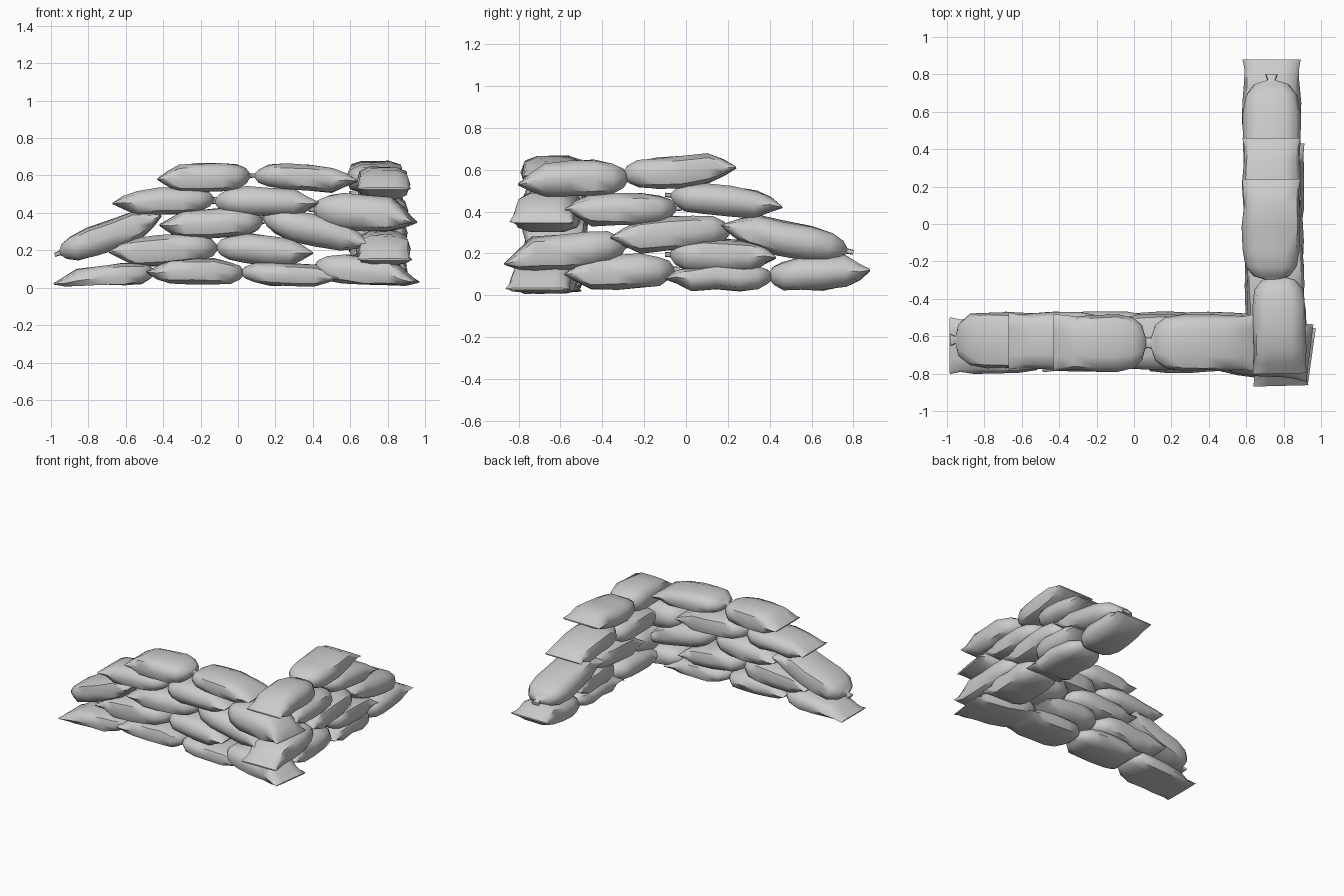
import bpy, bmesh, math, random
from mathutils import Vector

if "Cube" in bpy.data.objects:
    bpy.data.objects.remove(bpy.data.objects["Cube"])

random.seed(4)
SIDES = 10
# lengthwise stations: position, width, height (flat sewn end -> tied end)
STATIONS = [(0, 1.0, .06), (.1, .95, .5), (.23, .97, .95), (.45, 1.0, 1.0), (.66, 1.0, 1.0),
            (.82, .91, .84), (.91, .62, .54), (.95, .13, .16), (1.0, .22, .14)]


def sandbag(name, flat, tied, height, width=.3, droop=0):
    """Loft a sagging sack between its flat sewn end and its tied end."""
    a, b = Vector(flat), Vector(tied)
    along = (b - a).normalized()
    side = Vector((0, 0, 1)).cross(along).normalized()
    up = along.cross(side)
    bm = bmesh.new()
    rings = []
    for t, w, h in STATIONS:
        inner = 0 < t < .9
        c = a.lerp(b, t) + up * (random.uniform(-.007, .007) if inner else 0)
        ring = []
        for i in range(SIDES):
            q = 2 * math.pi * i / SIDES
            cs, sn = math.cos(q), math.sin(q)
            px = math.copysign(abs(cs) ** .6, cs) * width * w / 2
            pz = math.copysign(abs(sn) ** .7, sn) * height * h / 2
            if inner:
                px *= random.uniform(.95, 1.03)
                pz *= random.uniform(.93, 1.06)
            p = c + side * px + up * pz
            p.z -= droop * max(0, 1 - t / .2)                              # sagging flap
            p.z = max(p.z, .012 + .006 * math.sin(9 * p.x + 7 * p.y))      # ground contact
            ring.append(bm.verts.new(p))
        rings.append(ring)
    for r, s in zip(rings, rings[1:]):
        for i in range(SIDES):
            j = (i + 1) % SIDES
            bm.faces.new((r[i], r[j], s[j], s[i]))
    bm.faces.new(rings[0][::-1])
    bm.faces.new(rings[-1])
    bmesh.ops.recalc_face_normals(bm, faces=bm.faces)
    me = bpy.data.meshes.new(name)
    bm.to_mesh(me)
    bm.free()
    ob = bpy.data.objects.new(name, me)
    bpy.context.collection.objects.link(ob)
    bpy.ops.object.select_all(action='DESELECT')
    ob.select_set(True)
    bpy.context.view_layer.objects.active = ob
    bpy.ops.object.shade_smooth_by_angle(angle=math.radians(50))


# Front wing: x and z of flat end, x and z of tied end, height, y centre
front = [
    (-.985, .02, -.42, .09, .135, -.65), (-.49, .085, .06, .08, .14, -.64),
    (.54, .05, -.01, .085, .125, -.645),
    (-.69, .19, -.08, .215, .17, -.62), (.40, .185, -.14, .22, .16, -.62),
    (-.41, .385, -.98, .175, .165, -.62), (-.42, .335, .16, .355, .165, -.62),
    (.70, .225, .11, .39, .17, -.625),
    (-.67, .45, -.10, .475, .145, -.625), (.43, .455, -.15, .46, .16, -.63),
    (-.43, .58, .09, .60, .16, -.635), (.64, .57, .06, .60, .14, -.635),
]
for n, (x0, z0, x1, z1, h, y) in enumerate(front):
    sandbag(f"front_wing_bag_{n + 1}", (x0, y, z0), (x1, y, z1), h, .305)

# Side wing: y and z of flat end, y and z of tied end, height, x centre
side_wing = [
    (.88, .12, .37, .09, .16, .735), (-.10, .08, .44, .09, .13, .75),
    (-.58, .10, -.03, .125, .165, .75),
    (.43, .18, -.10, .195, .17, .755), (-.36, .275, .24, .31, .17, .75),
    (.17, .335, .80, .205, .17, .735),
    (-.58, .41, -.02, .415, .16, .755), (.46, .42, -.10, .48, .15, .735),
    (.24, .61, -.33, .575, .155, .735),
]
for n, (y0, z0, y1, z1, h, x) in enumerate(side_wing):
    sandbag(f"side_wing_bag_{n + 1}", (x, y0, z0), (x, y1, z1), h, .312)

# Corner: bags of the two wings overlap alternately, flaps hanging down
sandbag("corner_bag_1", (.95, -.71, .06), (.38, -.63, .11), .16, .31, .03)
sandbag("corner_bag_2", (.785, -.865, .18), (.77, -.26, .24), .175, .295, .03)
sandbag("corner_bag_3", (.94, -.69, .38), (.38, -.62, .42), .20, .31, .03)
sandbag("corner_bag_4", (.78, -.80, .55), (.77, -.25, .56), .175, .29, .02)
